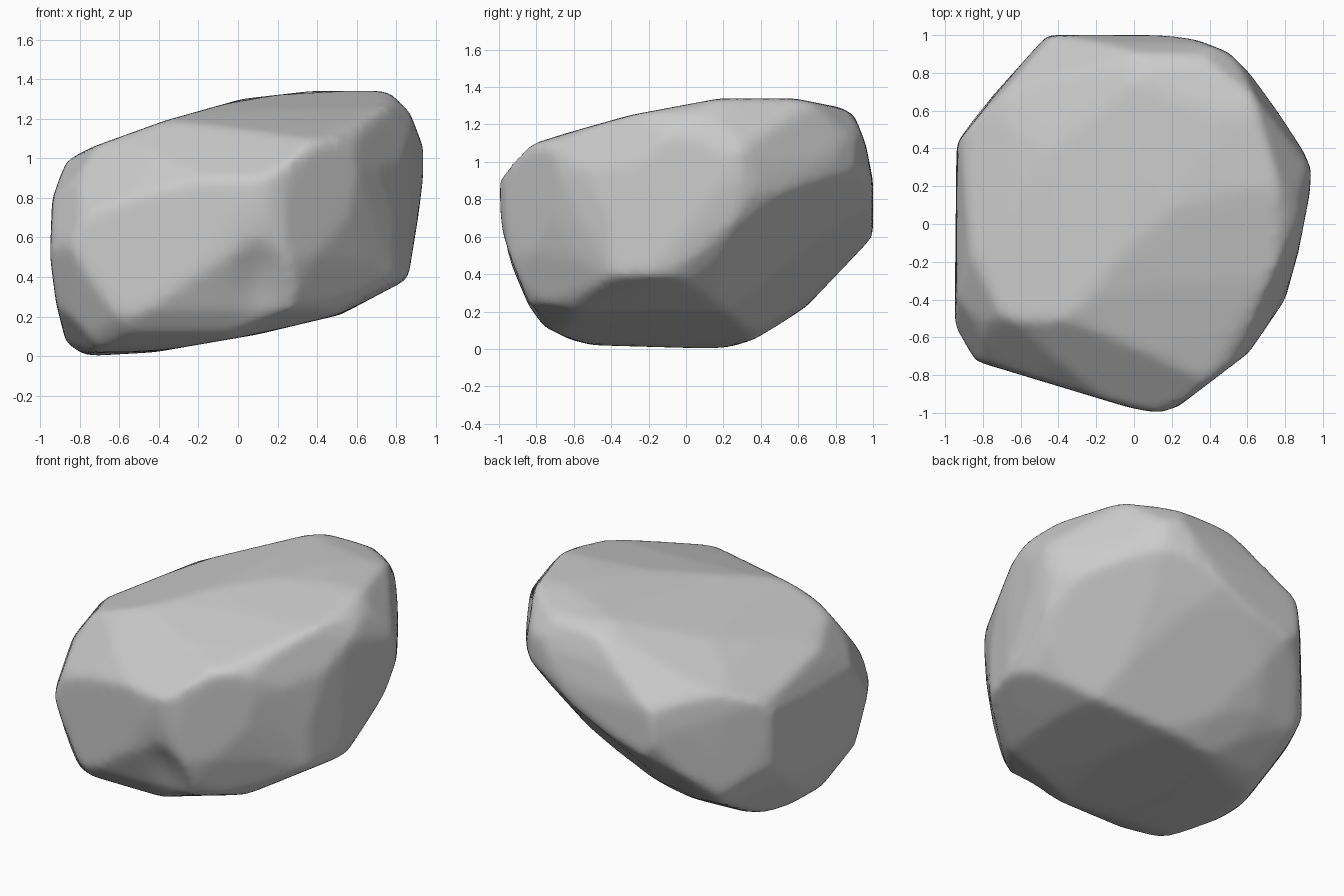
import bpy, bmesh, math
from mathutils import Vector

MID = Vector((0, 0, 0.67))      # middle of the boulder


def direction(azimuth, elevation):
    a, e = math.radians(azimuth), math.radians(elevation)
    return Vector((math.cos(a) * math.cos(e), math.sin(a) * math.cos(e), math.sin(e)))


def axes(azimuth, elevation):
    """Right and up axes of the plane facing the given direction."""
    toward = direction(azimuth, elevation)
    right = direction(azimuth + 90, 0)
    return right, toward.cross(right)


# Outlines that the boulder is carved to, in units from its middle
ACROSS = [(-.87, -.6), (-.77, -.67), (-.42, -.65), (.1, -.56), (.52, -.46), (.86, -.28),
          (.91, .03), (.95, .35), (.87, .56), (.76, .67), (.37, .67), (.02, .63),
          (-.34, .5), (-.73, .39), (-.87, .32), (-.94, .12), (-.95, -.17), (-.92, -.4)]
ALONG = [(-.76, -.55), (-.62, -.62), (-.5, -.65), (.2, -.67), (.4, -.61), (.59, -.5),
         (1, -.07), (1, .23), (.96, .43), (.9, .58), (.83, .62), (.58, .67), (.18, .67),
         (-.3, .58), (-.83, .43), (-.97, .34), (-1, .2), (-1, -.07), (-.84, -.44)]
PLAN = [(-.95, -.55), (-.86, -.72), (0, -.98), (.13, -1), (.23, -.97), (.61, -.68),
        (.8, -.4), (.87, -.15), (.95, .26), (.9, .38), (.66, .75), (.5, .91),
        (.32, .98), (.15, 1), (-.46, 1), (-.9, .51), (-.94, .41)]
FRONT_SLANT = [(-1.12, -.13), (-.97, -.53), (-.88, -.63), (-.48, -.75), (.01, -.75),
               (.62, -.52), (.86, -.17), (.96, .09), (.98, .56), (.82, .76), (.61, .82),
               (.45, .82), (-.2, .68), (-.79, .46), (-.98, .24)]
BACK_SLANT = [(-.98, .2), (-.96, .08), (-.69, -.23), (-.19, -.66), (.02, -.77), (.33, -.86),
              (.52, -.86), (.79, -.72), (1.01, -.46), (1.12, -.05), (1.05, .11),
              (.77, .44), (.21, .77), (-.44, .82), (-.73, .74), (-.92, .52)]
UNDER_SLANT = [(-.91, .2), (-.75, .63), (-.64, .79), (-.31, .95), (.07, 1), (.22, 1),
               (.52, .88), (.81, .63), (.96, .42), (1, .17), (1.01, -.28), (.93, -.44),
               (.64, -.82), (.25, -.96), (.07, -.98), (-.45, -.77), (-.75, -.6), (-.87, -.2)]


def carve(bm, normal, distance):
    """Cut away everything beyond a plane and close the opening."""
    bmesh.ops.bisect_plane(
        bm, geom=bm.verts[:] + bm.edges[:] + bm.faces[:], dist=0.0005,
        plane_co=MID + normal * distance, plane_no=normal, clear_outer=True)
    rim = [e for e in bm.edges if e.is_boundary]
    if rim:
        bmesh.ops.holes_fill(bm, edges=rim, sides=0)


def carve_outline(bm, outline, azimuth, elevation):
    right, up = axes(azimuth, elevation)
    points = [Vector(p) for p in outline]
    for a, b in zip(points, points[1:] + points[:1]):
        side = Vector(((b - a).y, (a - b).x)).normalized()
        if side.dot(a + b) < 0:
            side.negate()
        reach = max(side.dot(p) for p in points)
        carve(bm, right * side.x + up * side.y, reach)


# Block carved to its outlines
block = bmesh.new()
bmesh.ops.create_cube(block, size=2.6)
bmesh.ops.translate(block, verts=block.verts, vec=MID)
carve_outline(block, ACROSS, -90, 0)
carve_outline(block, ALONG, 0, 0)
carve_outline(block, PLAN, -90, 90)
carve_outline(block, FRONT_SLANT, -52, 26)
carve_outline(block, BACK_SLANT, 128, 26)
carve_outline(block, UNDER_SLANT, 52, -26)

# Broad flat underside at the back, and a chamfer along the upper back ridge
carve(block, direction(47, -35), 0.67)
ridge = direction(128, 45)
carve(block, ridge, max(ridge.dot(v.co - MID) for v in block.verts) - 0.05)

# Boulder: corners chipped back to the middles of the edges, except the front foot
bm = bmesh.new()
for edge in block.edges:
    bm.verts.new((edge.verts[0].co + edge.verts[1].co) / 2)
for v in block.verts:
    if v.co.x < -0.45 and v.co.y < -0.45 and v.co.z < 0.3:
        bm.verts.new(v.co)
block.free()
bmesh.ops.remove_doubles(bm, verts=bm.verts, dist=0.01)
hull = bmesh.ops.convex_hull(bm, input=bm.verts[:])
inside = {g for g in hull["geom_interior"] if isinstance(g, bmesh.types.BMVert)}
bmesh.ops.delete(bm, geom=list(inside), context="VERTS")
bmesh.ops.recalc_face_normals(bm, faces=bm.faces)
mesh = bpy.data.meshes.new("boulder")
bm.to_mesh(mesh)
bm.free()

cube = bpy.data.objects.get("Cube")
if cube:
    bpy.data.objects.remove(cube, do_unlink=True)
boulder = bpy.data.objects.new("boulder", mesh)
bpy.context.collection.objects.link(boulder)

# Even skin with lightly worn edges
skin = boulder.modifiers.new("skin", "REMESH")
skin.mode = "VOXEL"
skin.voxel_size = 0.03
worn = boulder.modifiers.new("worn", "SMOOTH")
worn.factor = 0.5
worn.iterations = 6
bpy.context.view_layer.objects.active = boulder
boulder.select_set(True)
for name in ("skin", "worn"):
    bpy.ops.object.modifier_apply(modifier=name)

# Shallow cleft low in the front face
for v in boulder.data.vertices:
    if v.co.y < -0.4:
        off = Vector(((v.co.x - 0.1) / 0.12, (v.co.z - 0.4) / 0.22))
        v.co.y += 0.04 * math.exp(-off.length_squared)
bpy.ops.object.shade_smooth()

# Plain grey stone
stone = bpy.data.materials.new("grey stone")
stone.use_nodes = True
colour = (0.6, 0.6, 0.6, 1)
stone.diffuse_color = colour
stone.node_tree.nodes["Principled BSDF"].inputs["Base Color"].default_value = colour
boulder.data.materials.clear()
boulder.data.materials.append(stone)
